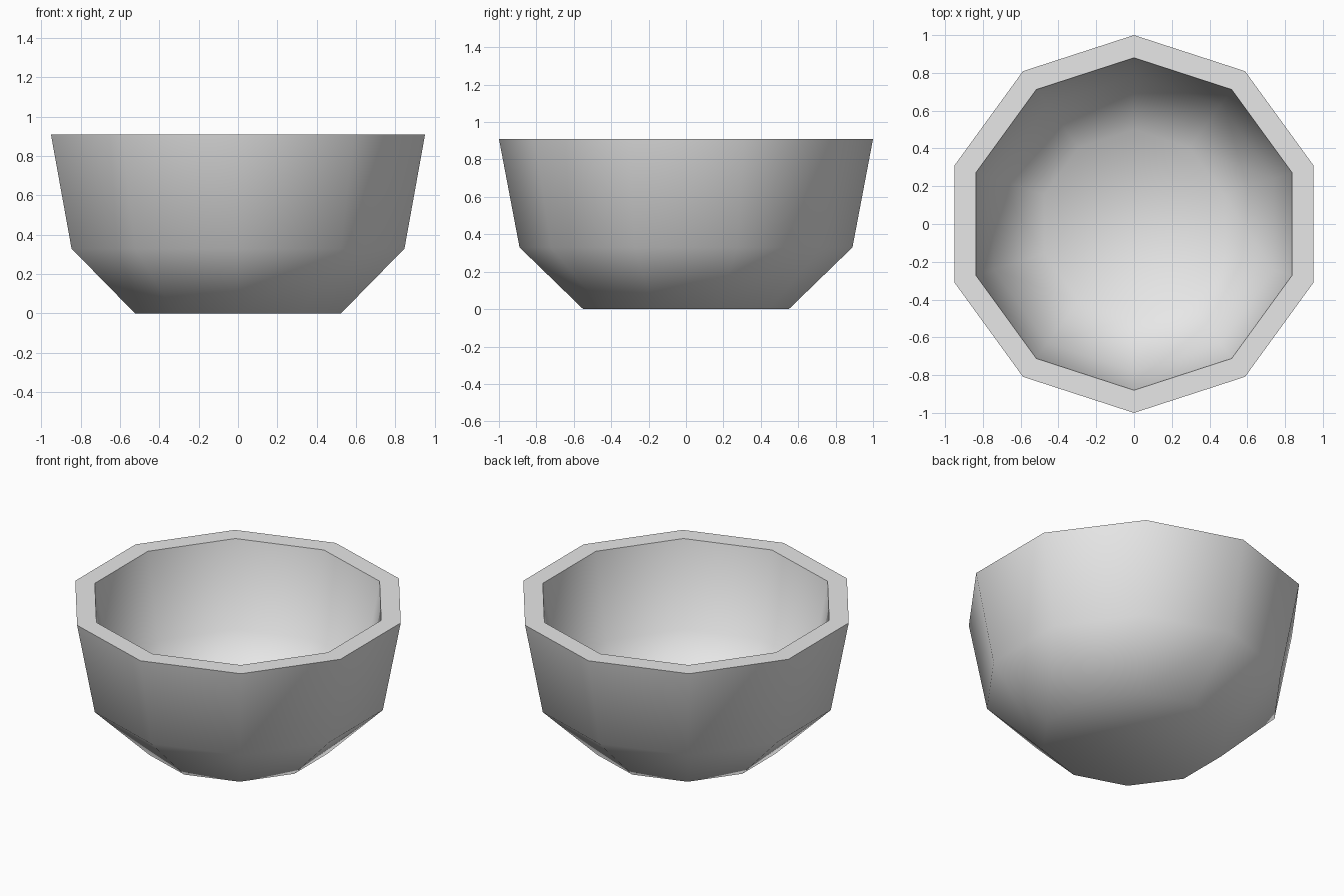
import bpy
import bmesh
import math

cube = bpy.data.objects.get("Cube")
if cube:
    bpy.data.objects.remove(cube, do_unlink=True)

SIDES = 10

# Light grey material
grey = bpy.data.materials.new("light_grey")
grey.use_nodes = True
colour = (0.8, 0.8, 0.8, 1)
grey.diffuse_color = colour
grey.node_tree.nodes["Principled BSDF"].inputs["Base Color"].default_value = colour

# Bowl profile (radius, height): outer foot up to the rim, then down the inside
profile = [(0.55, 0), (0.89, 0.33), (1.0, 0.91),
           (0.88, 0.91), (0.78, 0.37), (0.50, 0.11)]


def ring(bm, radius, z):
    """Ten-sided ring with a corner pointing to the front and back."""
    angles = [math.pi / 2 + math.tau * i / SIDES for i in range(SIDES)]
    return [bm.verts.new((radius * math.cos(a), radius * math.sin(a), z)) for a in angles]


# Walls and rim between neighbouring rings
bm = bmesh.new()
rings = [ring(bm, r, z) for r, z in profile]
for low, high in zip(rings, rings[1:]):
    for i in range(SIDES):
        j = (i + 1) % SIDES
        bm.faces.new((low[i], low[j], high[j], high[i]))

# Underside and inner floor
bm.faces.new(rings[0][::-1])
bm.faces.new(rings[-1])
bmesh.ops.recalc_face_normals(bm, faces=bm.faces)

mesh = bpy.data.meshes.new("bowl")
bm.to_mesh(mesh)
bm.free()
mesh.materials.append(grey)
bowl = bpy.data.objects.new("bowl", mesh)
bpy.context.collection.objects.link(bowl)

# Smooth walls with a crisp rim
for obj in bpy.context.selected_objects:
    obj.select_set(False)
bowl.select_set(True)
bpy.context.view_layer.objects.active = bowl
bpy.ops.object.shade_smooth_by_angle(angle=math.radians(60))
